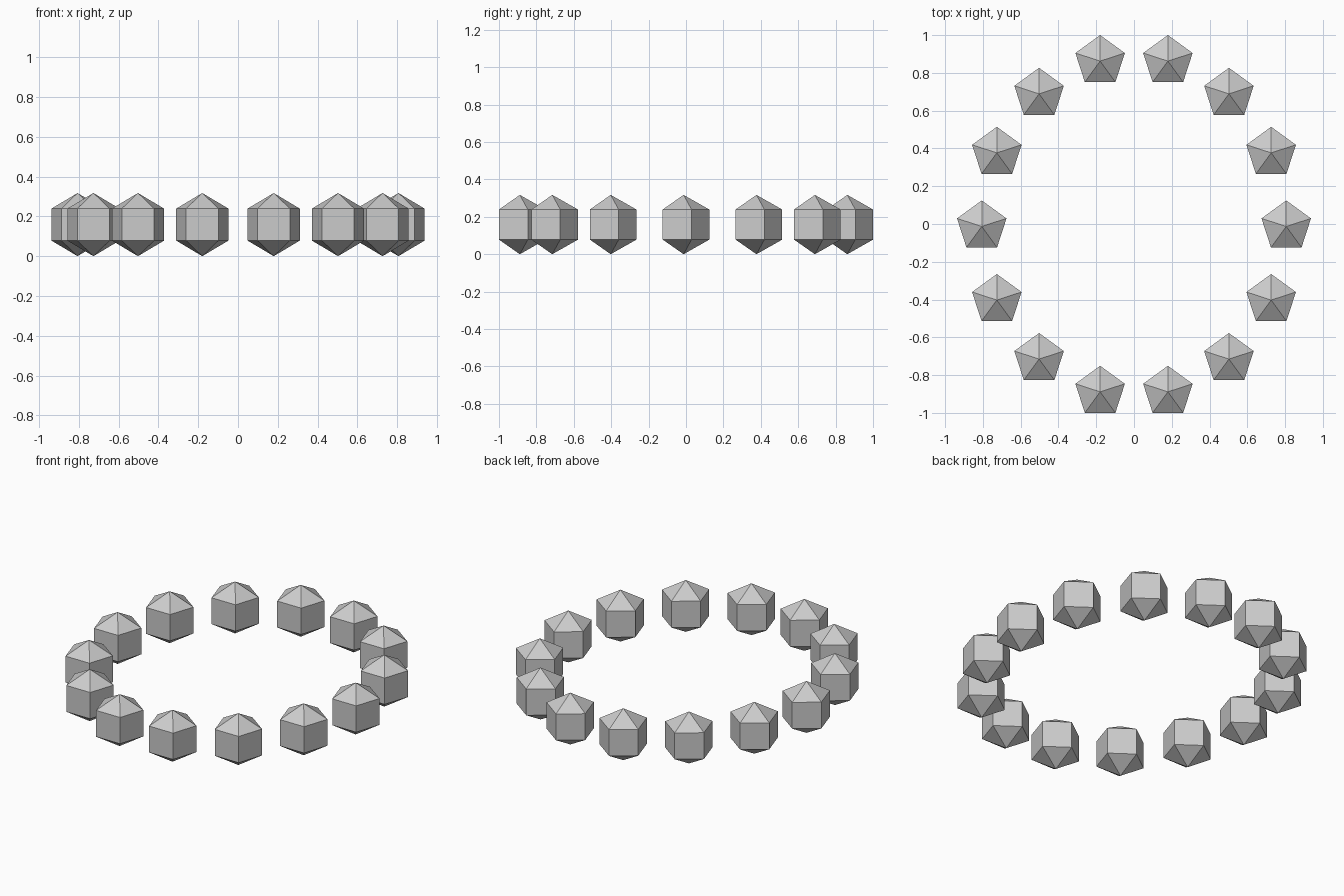
import bpy, math

if "Cube" in bpy.data.objects:
    bpy.data.objects.remove(bpy.data.objects["Cube"])

COUNT = 14
RX, RY, CY = 0.806, 0.898, -0.013   # oval ring the stones stand on
R = 0.1377                          # pentagon circumradius
Z = (0.0, 0.078, 0.239, 0.317)      # bottom tip, prism bottom, prism top, top tip

# Stone: five-sided prism with a pyramid on each end, one corner facing +y
angles = [math.pi / 2 + math.tau * i / 5 for i in range(5)]
verts = [(R * math.cos(a), R * math.sin(a), z) for z in Z[1:3] for a in angles]
verts += [(0, 0, Z[0]), (0, 0, Z[3])]
faces = []
for i in range(5):
    j = (i + 1) % 5
    faces += [(i, j, j + 5, i + 5), (j, i, 10), (i + 5, j + 5, 11)]
mesh = bpy.data.meshes.new("stone")
mesh.from_pydata(verts, [], faces)
mesh.update()

# Ring of identical, unrotated stones
for k in range(COUNT):
    a = math.tau * k / COUNT
    stone = bpy.data.objects.new(f"stone_{k + 1}", mesh)
    stone.location = (RX * math.cos(a), CY + RY * math.sin(a), 0)
    bpy.context.collection.objects.link(stone)
